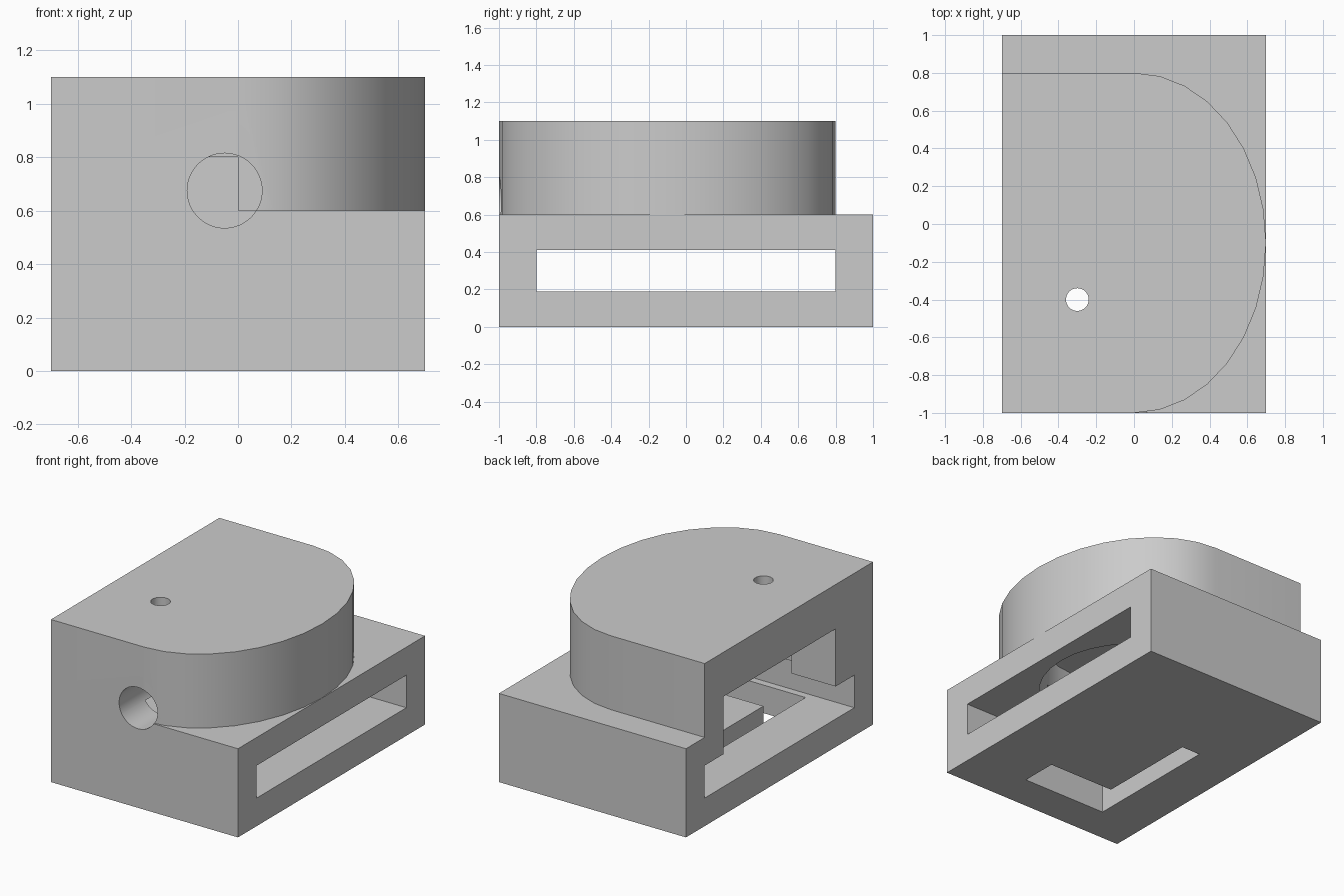
import bpy, bmesh, math

if "Cube" in bpy.data.objects:
    bpy.data.objects.remove(bpy.data.objects["Cube"])

grey = bpy.data.materials.new("plain grey")
grey.use_nodes = True
COLOUR = (0.6, 0.6, 0.6, 1)
grey.diffuse_color = COLOUR
grey.node_tree.nodes["Principled BSDF"].inputs["Base Color"].default_value = COLOUR


def prism(name, outline, z0, z1):
    """Upright prism from a counter-clockwise outline."""
    bm = bmesh.new()
    face = bm.faces.new([bm.verts.new((x, y, z0)) for x, y in outline])
    top = bmesh.ops.extrude_face_region(bm, geom=[face])["geom"]
    for v in top:
        if isinstance(v, bmesh.types.BMVert):
            v.co.z = z1
    bmesh.ops.recalc_face_normals(bm, faces=bm.faces)
    mesh = bpy.data.meshes.new(name)
    bm.to_mesh(mesh)
    bm.free()
    mesh.materials.append(grey)
    obj = bpy.data.objects.new(name, mesh)
    bpy.context.collection.objects.link(obj)
    return obj


def rect(x0, x1, y0, y1):
    return [(x0, y0), (x1, y0), (x1, y1), (x0, y1)]


def d_shape(x0, rx, ry, cy, n=16):
    """Straight back at x0, half ellipse bulging towards +x."""
    angles = [math.pi * (i / n - 0.5) for i in range(n + 1)]
    arc = [(rx * math.cos(a), cy + ry * math.sin(a)) for a in angles]
    return [(x0, cy - ry)] + arc + [(x0, cy + ry)]


def cylinder(name, radius, depth, location, rotation=(0, 0, 0)):
    bpy.ops.mesh.primitive_cylinder_add(vertices=48, radius=radius, depth=depth,
                                        location=location, rotation=rotation)
    obj = bpy.context.object
    obj.name = name
    obj.data.materials.append(grey)
    return obj


def combine(target, tool, operation):
    """Apply a boolean and discard the tool."""
    tool.hide_render = True
    mod = target.modifiers.new(tool.name, "BOOLEAN")
    mod.operation = operation
    mod.solver = "EXACT"
    mod.object = tool
    bpy.context.view_layer.objects.active = target
    bpy.ops.object.modifier_apply(modifier=mod.name)
    bpy.data.objects.remove(tool)


# Base block with the rounded upper housing
body = prism("housing_body", rect(-0.7, 0.7, -1, 1), 0, 0.6)
combine(body, prism("upper_housing", d_shape(-0.7, 0.699, 0.9, -0.1), 0.5, 1.1), "UNION")

# Slot through the base, rounded cavity above it
cutters = [
    prism("slot", rect(-0.9, 0.9, -0.8, 0.8), 0.19, 0.41),
    prism("cavity", d_shape(-0.9, 0.6, 0.6, 0), 0.3, 0.8),
]
# L-shaped opening in the floor, also notching the front cavity wall
ell = [(-0.37, -0.75), (0.26, -0.75), (0.26, -0.5), (-0.23, -0.5), (-0.23, 0.2), (-0.37, 0.2)]
cutters.append(prism("floor_opening", ell, -0.1, 0.6))
# Round front port and small top hole
cutters.append(cylinder("front_port", 0.14, 0.6, (-0.05, -0.9, 0.675), (math.pi / 2, 0, 0)))
cutters.append(cylinder("top_hole", 0.06, 0.6, (-0.3, -0.4, 1.0)))
for cutter in cutters:
    combine(body, cutter, "DIFFERENCE")

# Smooth curved walls, keep crisp edges
bpy.ops.object.select_all(action="DESELECT")
body.select_set(True)
bpy.context.view_layer.objects.active = body
bpy.ops.object.shade_smooth_by_angle(angle=math.radians(30))
